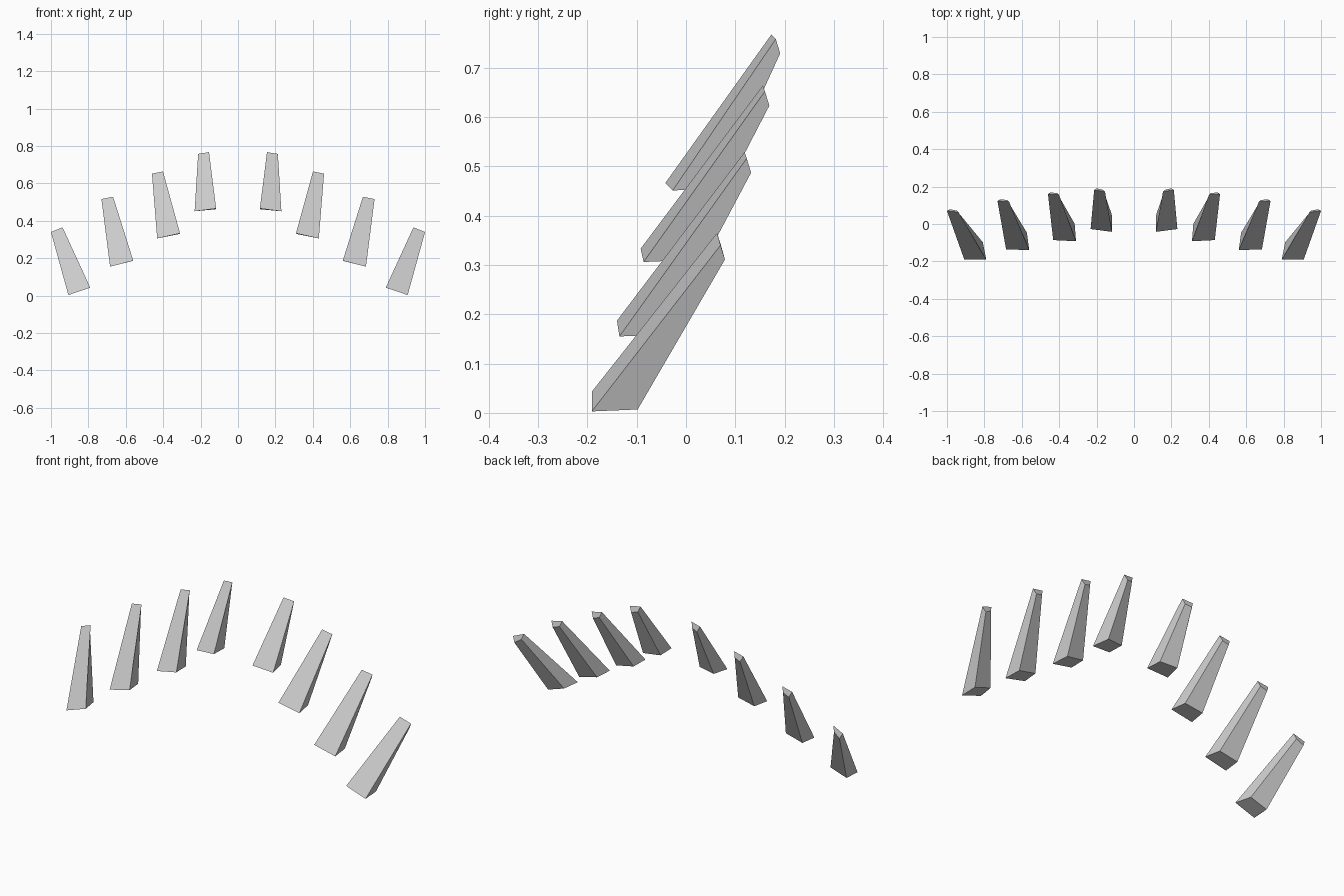
import bpy, bmesh, math
from mathutils import Vector

if "Cube" in bpy.data.objects:
    bpy.data.objects.remove(bpy.data.objects["Cube"])

# Front face of each right-hand spike: base inner, base outer, tip outer, tip inner
FRONTS = [
    [(.117, -.042, .466), (.232, -.027, .451), (.213, .182, .758), (.155, .173, .767)],
    [(.310, -.092, .333), (.432, -.086, .306), (.460, .160, .652), (.401, .156, .664)],
    [(.560, -.140, .187), (.684, -.135, .155), (.730, .123, .516), (.668, .119, .529)],
    [(.790, -.191, .043), (.907, -.191, .003), (1.00, .070, .340), (.938, .063, .365)],
]


def spike(name, front, t):
    """Tapered wedge: front quad plus a narrower back quad; t runs centre to side."""
    shift = .016 * t
    back_offsets = [
        (.002 + shift, .093, -.004),   # base inner
        (-.018 + shift, .093, .004),   # base outer
        (-.014, .009, -.029),          # tip outer
        (.010, .009, -.029),           # tip inner
    ]
    bm = bmesh.new()
    f = [bm.verts.new(p) for p in front]
    b = [bm.verts.new(Vector(p) + Vector(o)) for p, o in zip(front, back_offsets)]
    bm.faces.new(f)
    bm.faces.new(b[::-1])
    for i in range(4):
        j = (i + 1) % 4
        bm.faces.new((f[j], f[i], b[i], b[j]))
    bmesh.ops.recalc_face_normals(bm, faces=bm.faces)
    mesh = bpy.data.meshes.new(name)
    bm.to_mesh(mesh)
    bm.free()
    obj = bpy.data.objects.new(name, mesh)
    bpy.context.collection.objects.link(obj)
    # Matching spike on the left side
    mirror = obj.modifiers.new("mirror", 'MIRROR')
    mirror.use_mirror_merge = False
    return obj


# Arc of four mirrored spike pairs
for i, front in enumerate(FRONTS):
    spike(f"spike_pair_{i + 1}", front, i / 3)
